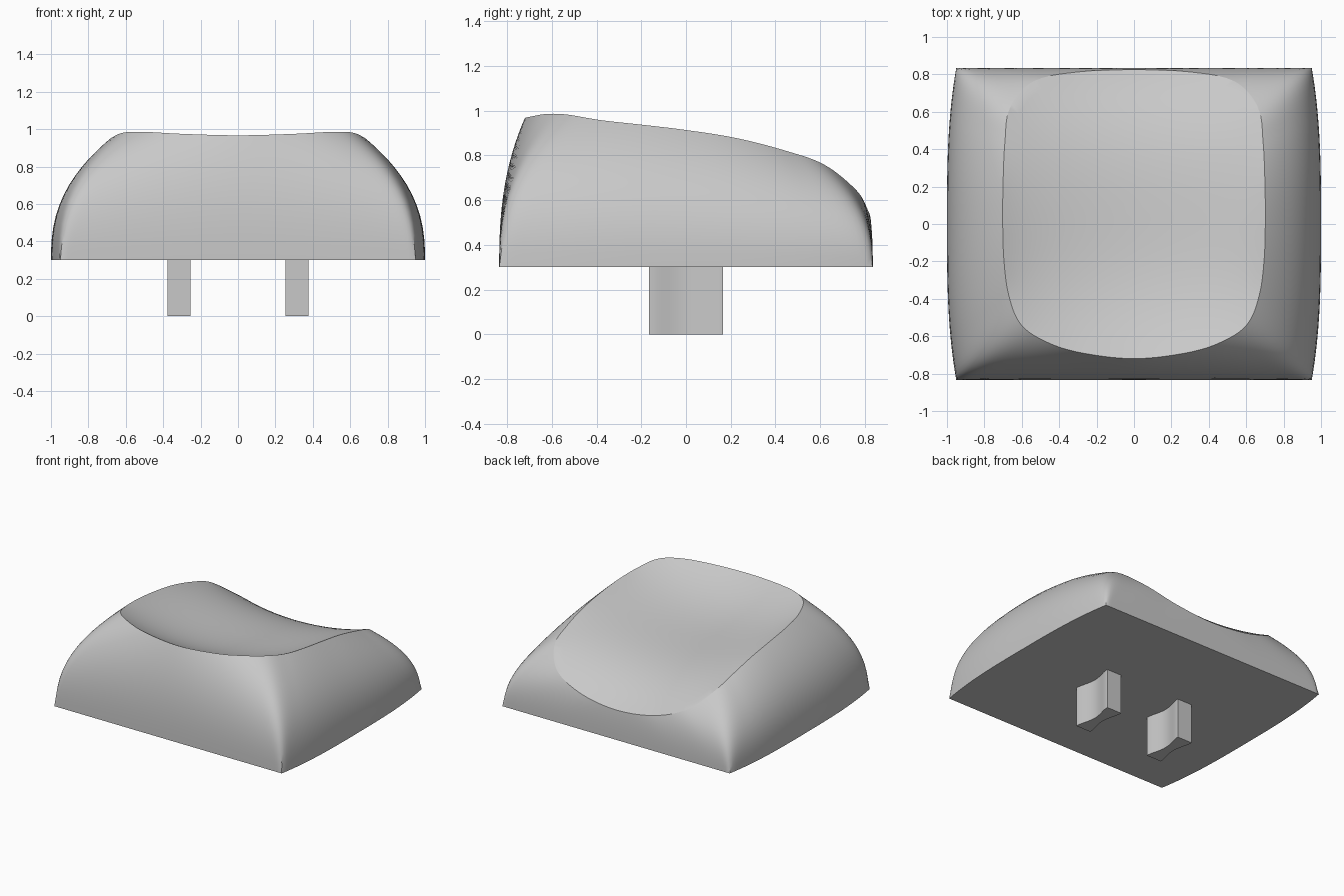
import bpy, bmesh, math
from mathutils import Vector

cube = bpy.data.objects.get("Cube")
if cube:
    bpy.data.objects.remove(cube, do_unlink=True)

grey = bpy.data.materials.new("light_grey")
grey.use_nodes = True
grey.diffuse_color = (0.58, 0.58, 0.58, 1)
grey.node_tree.nodes["Principled BSDF"].inputs["Base Color"].default_value = (0.58, 0.58, 0.58, 1)

BASE_Z, HALF_Y, CORNER_X = 0.3, 0.835, 0.95
STEPS, WALL_RINGS, DISH_RINGS = 8, 16, 18

# Dish rim, from front centre round the +x side to back centre
RIM = [Vector(p) for p in (
    (0, -.72, .967), (.3, -.685, .975), (.49, -.62, .985), (.61, -.53, .982),
    (.67, -.38, .957), (.695, -.2, .937), (.702, 0, .913), (.7, .22, .878),
    (.69, .44, .822), (.663, .62, .757), (.535, .763, .642), (.3, .813, .555),
    (0, .825, .52))]
FRONT_CORNER, BACK_CORNER = 3, 9


def catmull(a, b, c, d, t):
    return 0.5 * (2 * b + (c - a) * t + (2 * a - 5 * b + 4 * c - d) * t ** 2
                  + (3 * b - a - 3 * c + d) * t ** 3)


def mirrored(p):
    return Vector((-p.x, p.y, p.z))


def base_point(p, u):
    """Point on the bowed base outline that belongs to a rim point."""
    if u <= FRONT_CORNER:
        return Vector((CORNER_X * p.x / RIM[FRONT_CORNER].x, -HALF_Y, BASE_Z))
    if u >= BACK_CORNER:
        return Vector((CORNER_X * p.x / RIM[BACK_CORNER].x, HALF_Y, BASE_Z))
    y0, y1 = RIM[FRONT_CORNER].y, RIM[BACK_CORNER].y
    f = 2 * (p.y - y0) / (y1 - y0) - 1
    return Vector((CORNER_X + 0.05 * (1 - abs(f) ** 3), HALF_Y * f, BASE_Z))


def make_object(name, bm):
    bmesh.ops.recalc_face_normals(bm, faces=bm.faces)
    mesh = bpy.data.meshes.new(name)
    bm.to_mesh(mesh)
    bm.free()
    obj = bpy.data.objects.new(name, mesh)
    bpy.context.collection.objects.link(obj)
    mesh.materials.append(grey)
    bpy.ops.object.select_all(action='DESELECT')
    obj.select_set(True)
    bpy.context.view_layer.objects.active = obj
    bpy.ops.object.shade_smooth_by_angle(angle=math.radians(28))


# Sample rim and base outlines, then mirror them to the other side
closed = [mirrored(RIM[1])] + RIM + [mirrored(RIM[-2])]
rim, base = [], []
for i in range(len(RIM) - 1):
    for k in range(STEPS):
        p = catmull(*closed[i:i + 4], k / STEPS)
        rim.append(p)
        base.append(base_point(p, i + k / STEPS))
rim.append(RIM[-1].copy())
base.append(base_point(RIM[-1], len(RIM) - 1))
rim += [mirrored(p) for p in rim[-2:0:-1]]
base += [mirrored(p) for p in base[-2:0:-1]]
count = len(rim)

# Convex walls rise from the base to the rim, their corners softening upwards
rings = []
outline = base
for j in range(WALL_RINGS + 1):
    t = math.sin(j / WALL_RINGS * math.pi / 2)
    h = t ** 2.55
    rings.append([Vector((b.x + (r.x - b.x) * h, b.y + (r.y - b.y) * h,
                          b.z + (r.z - b.z) * t)) for b, r in zip(outline, rim)])
    for _ in range(2):
        outline = [(outline[i - 1] + 2 * outline[i] + outline[(i + 1) % count]) / 4
                   for i in range(count)]

# Scooped dish: inner rings are weighted means of the rim, sunk towards the front
for j in range(1, DISH_RINGS):
    s = 1 - j / DISH_RINGS
    kernel = [1 / (1 - 2 * s * math.cos(math.tau * k / count) + s * s) for k in range(count)]
    total = sum(kernel)
    ring = [sum((rim[(i + k) % count] * kernel[k] for k in range(count)), Vector()) / total
            for i in range(count)]
    for p in ring:
        p.z += (1 - s * s) * (0.165 * p.y - 0.075)
    rings.append(ring)

bm = bmesh.new()
loops = [[bm.verts.new(p) for p in ring] for ring in rings]
for low, high in zip(loops, loops[1:]):
    for i in range(count):
        n = (i + 1) % count
        bm.faces.new((low[i], low[n], high[n], high[i]))
centre = bm.verts.new(sum(rings[-1], Vector()) / count)
for i in range(count):
    bm.faces.new((loops[-1][i], loops[-1][(i + 1) % count], centre))
bm.faces.new(loops[0][::-1])
make_object("cap_body", bm)


# Two waisted mounting prongs below the cap
def prong(name, x):
    bm = bmesh.new()
    ys = [-0.165] + [-0.155 + 0.31 * k / 16 for k in range(17)] + [0.165]

    def half(y):
        return 0.062 - 0.028 * math.cos(min(abs(y) / 0.155, 1) * math.pi / 2) ** 1.5
    profile = [(x + half(y), y) for y in ys] + [(x - half(y), y) for y in reversed(ys)]
    face = bm.faces.new([bm.verts.new((px, py, 0)) for px, py in profile])
    top = bmesh.ops.extrude_face_region(bm, geom=[face])["geom"]
    bmesh.ops.translate(bm, vec=(0, 0, BASE_Z + 0.005),
                        verts=[v for v in top if isinstance(v, bmesh.types.BMVert)])
    make_object(name, bm)


for name, x in (("left_prong", 0.315), ("right_prong", -0.315)):
    prong(name, x)
